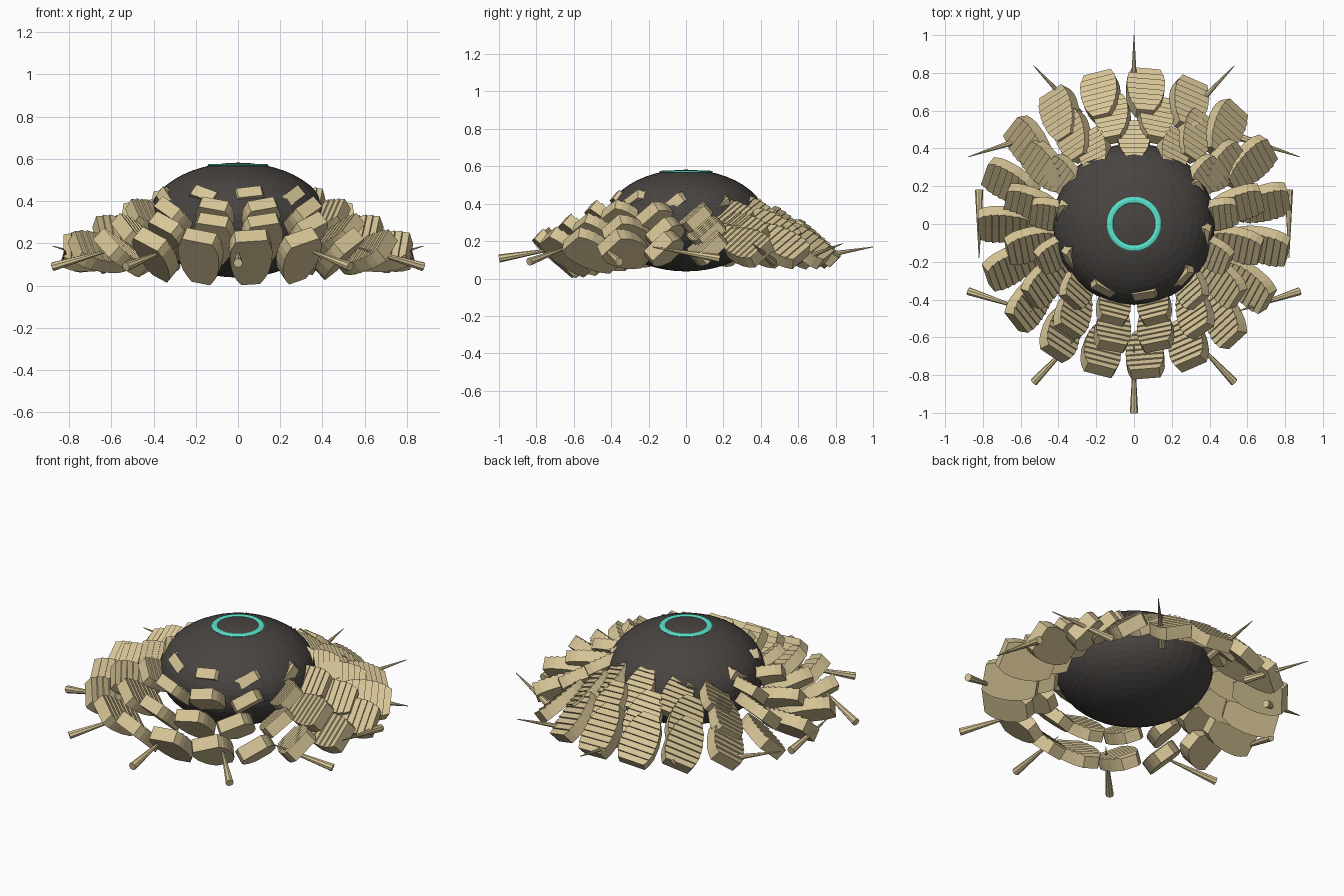
import bpy, bmesh, math
from mathutils import Euler

if "Cube" in bpy.data.objects:
    bpy.data.objects.remove(bpy.data.objects["Cube"])


def material(name, rgb):
    m = bpy.data.materials.new(name)
    m.diffuse_color = (*rgb, 1)
    m.use_nodes = True
    m.node_tree.nodes["Principled BSDF"].inputs["Base Color"].default_value = m.diffuse_color
    return m


TAN = material("bone", (0.68, 0.56, 0.31))
DARK = material("dark_shell", (0.065, 0.058, 0.053))
CYAN = material("glow", (0.1, 0.78, 0.62))


def tilt(a, t):
    # shared lean of plates and spikes around the body
    return Euler((-t * math.sin(a), t * math.cos(a), a - math.pi / 2))


# half width of the plate outline along its length, inner end first
OUTLINE = [(-0.19, 0.045), (-0.13, 0.082), (-0.04, 0.1), (0.05, 0.1), (0.105, 0.075)]


def width_at(y):
    for (y0, w0), (y1, w1) in zip(OUTLINE, OUTLINE[1:]):
        if y <= y1 + 1e-6:
            return w0 + (w1 - w0) * (y - y0) / (y1 - y0)


def plate_mesh(thick=0.066, ribs=8):
    # tapered slab with saw-tooth ridges across its top
    bm = bmesh.new()
    rows = []
    inner, outer = OUTLINE[0][0], OUTLINE[-1][0]
    step = (outer - inner) / ribs
    for i in range(ribs):
        for f, h in ((0, 0.0), (0.97, 0.009)):
            y = inner + (i + (1 if i == ribs - 1 and f else f)) * step
            w, z = width_at(y), thick / 2 + h
            rows.append([bm.verts.new(c) for c in
                         ((-w, y, -thick / 2), (w, y, -thick / 2), (w, y, z), (-w, y, z))])
    for a, b in zip(rows, rows[1:]):
        for k in range(4):
            bm.faces.new((a[k], a[(k + 1) % 4], b[(k + 1) % 4], b[k]))
    bm.faces.new(rows[0])
    bm.faces.new(rows[-1])
    bmesh.ops.recalc_face_normals(bm, faces=bm.faces)
    me = bpy.data.meshes.new("ribbed_plate")
    bm.to_mesh(me)
    bm.free()
    me.materials.append(TAN)
    return me


# body
bpy.ops.mesh.primitive_uv_sphere_add(segments=40, ring_count=24, location=(0, 0, 0.31))
body = bpy.context.object
body.name = "body"
body.scale = (0.428, 0.428, 0.272)
body.data.materials.append(DARK)

# glowing ring on top
bpy.ops.mesh.primitive_torus_add(major_radius=0.127, minor_radius=0.017, major_segments=48,
                                 minor_segments=8, location=(0, 0, 0.57))
ring = bpy.context.object
ring.name = "top_ring"
ring.scale.z = 0.4
ring.data.materials.append(CYAN)
bpy.ops.object.shade_smooth_by_angle()

# four rings of plates: count, phase in steps, radius, height, scale, lean
plate = plate_mesh()
for r, (count, phase, rad, z, s, t) in enumerate((
        (19, 0.5, 0.722, 0.16, 1.0, 0.77),
        (16, 0.5, 0.59, 0.243, 0.93, 0.75),
        (13, 0.25, 0.457, 0.325, 0.86, 0.73),
        (10, 0.75, 0.325, 0.39, 0.78, 0.70))):
    for k in range(count):
        a = (k + phase) * 2 * math.pi / count
        ob = bpy.data.objects.new(f"plate_ring{r + 1}_{k + 1}", plate)
        ob.location = (rad * math.cos(a), rad * math.sin(a), z)
        ob.rotation_euler = tilt(a, t)
        ob.scale = (s, s, s)
        bpy.context.collection.objects.link(ob)

# rim spikes
for k in range(12):
    a = k * math.pi / 6
    bpy.ops.mesh.primitive_cone_add(vertices=8, radius1=0.022, radius2=0.002, depth=0.365,
                                    location=(0.82 * math.cos(a), 0.82 * math.sin(a), 0.138),
                                    rotation=tilt(a, 1.4))
    spike = bpy.context.object
    spike.name = f"spike_{k + 1}"
    spike.data.materials.append(TAN)
